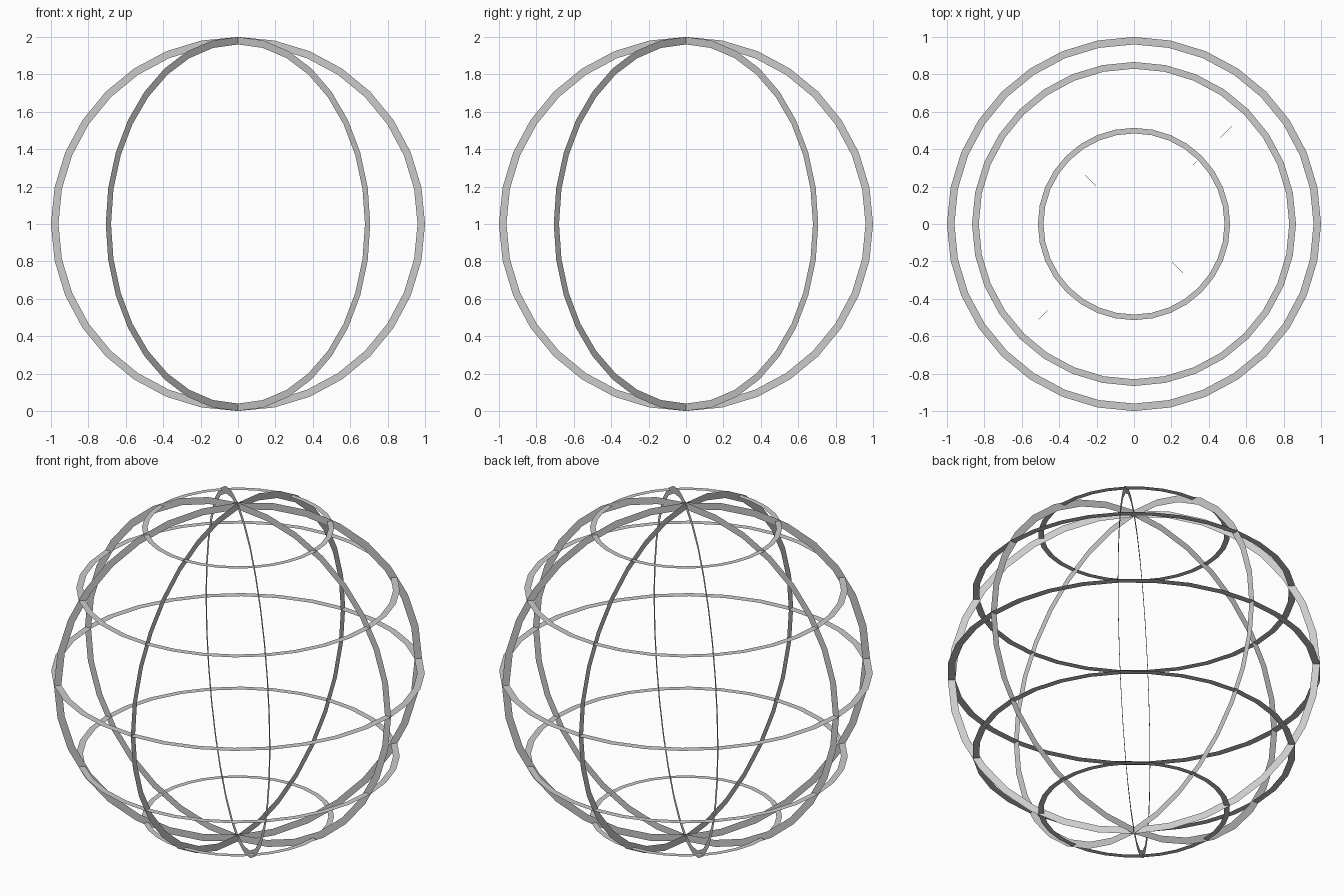
import bpy
import math
from mathutils import Matrix

if "Cube" in bpy.data.objects:
    bpy.data.objects.remove(bpy.data.objects["Cube"])

SEGMENTS = 32

grey = bpy.data.materials.new("light grey")
grey.diffuse_color = (0.6, 0.6, 0.6, 1)
grey.use_nodes = True
grey.node_tree.nodes["Principled BSDF"].inputs["Base Color"].default_value = grey.diffuse_color


def flat_ring(name, outer, inner, matrix):
    """Paper-thin flat annulus, placed by a matrix."""
    verts, faces = [], []
    for i in range(SEGMENTS):
        a = 2 * math.pi * i / SEGMENTS
        for r in (outer, inner):
            verts.append(matrix @ Matrix.Translation((r * math.cos(a), r * math.sin(a), 0)).translation)
        j = (i + 1) % SEGMENTS
        faces.append((2 * i, 2 * j, 2 * j + 1, 2 * i + 1))
    mesh = bpy.data.meshes.new(name)
    mesh.from_pydata(verts, [], faces)
    mesh.materials.append(grey)
    obj = bpy.data.objects.new(name, mesh)
    bpy.context.collection.objects.link(obj)


# horizontal latitude rings: height from centre, outer radius, inner radius
for height, outer, inner in ((0, 1.0, 0.96), (0.49, 0.866, 0.83), (0.85, 0.514, 0.484)):
    for side in ((1, -1) if height else (1,)):
        part = "equator_ring" if not height else ("upper" if side > 0 else "lower") + "_latitude_ring"
        flat_ring(part, outer, inner, Matrix.Translation((0, 0, 1 + side * height)))

# four upright meridian rings, 45 degrees apart
for k in range(4):
    turn = Matrix.Rotation(k * math.pi / 4, 4, 'Z') @ Matrix.Rotation(math.pi / 2, 4, 'X')
    flat_ring("meridian_ring", 1.0, 0.96, Matrix.Translation((0, 0, 1)) @ turn)
